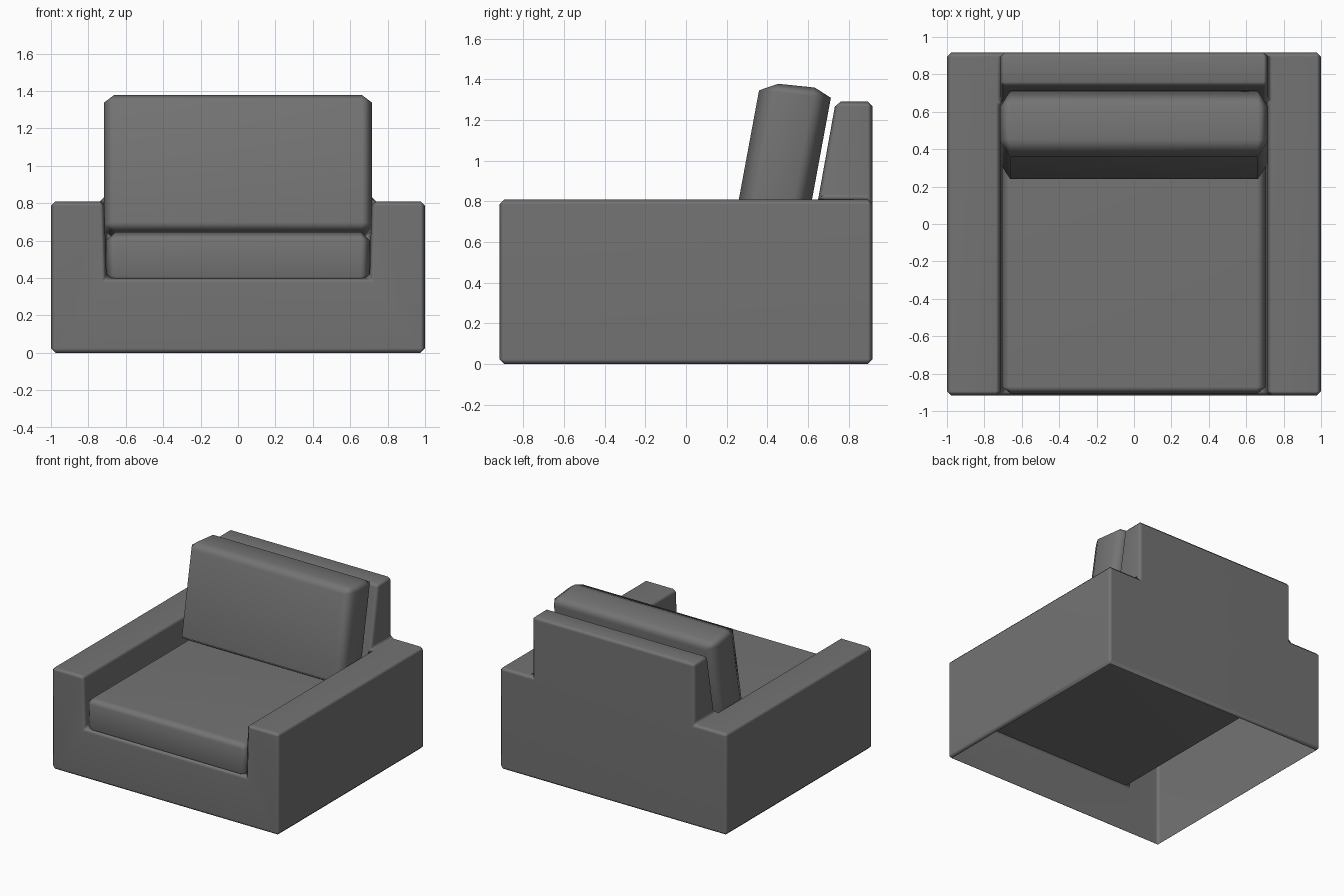
import bpy, bmesh
from math import radians
from mathutils import Matrix, Vector

if "Cube" in bpy.data.objects:
    bpy.data.objects.remove(bpy.data.objects["Cube"])

TILT = radians(10.5)

# Dark grey upholstery
fabric = bpy.data.materials.new("dark_fabric")
fabric.diffuse_color = (0.173, 0.173, 0.173, 1)
fabric.use_nodes = True
fabric.node_tree.nodes["Principled BSDF"].inputs["Base Color"].default_value = fabric.diffuse_color


def finish(bm, name):
    """Turn a bmesh into a softly shaded object."""
    bmesh.ops.recalc_face_normals(bm, faces=bm.faces[:])
    me = bpy.data.meshes.new(name)
    # open the underside of the hollow frame
    if name == "frame":
        under = [f for f in bm.faces if f.normal.z < -0.99 and f.calc_center_median().z < 0.01]
        bmesh.ops.delete(bm, geom=under, context='FACES_ONLY')
    bm.to_mesh(me)
    bm.free()
    me.materials.append(fabric)
    me.shade_smooth()
    me.set_sharp_from_angle(angle=radians(70))
    ob = bpy.data.objects.new(name, me)
    bpy.context.collection.objects.link(ob)
    mod = ob.modifiers.new("even_shading", 'WEIGHTED_NORMAL')
    mod.keep_sharp = True
    return ob


def cushion(name, lo, hi, bevel):
    """Box from lo to hi with a different chamfer width along each axis."""
    lo, hi, b = Vector(lo), Vector(hi), Vector(bevel)
    size = hi - lo
    bm = bmesh.new()
    bmesh.ops.create_cube(bm, size=1)
    bmesh.ops.scale(bm, vec=[s / w for s, w in zip(size, b)], verts=bm.verts)
    bmesh.ops.bevel(bm, geom=bm.edges[:], offset=1, segments=1,
                    affect='EDGES', profile=0.5)
    bmesh.ops.scale(bm, vec=b, verts=bm.verts)
    bmesh.ops.translate(bm, vec=(lo + hi) / 2, verts=bm.verts)
    return finish(bm, name)


# Frame: arms, front rail, seat deck and sloping back in one shell
W, D, XI, XD = 1.0, 0.918, 0.715, 0.703
ARM, DECK, TOP = 0.81, 0.40, 1.29


def slope(z):
    return 0.65 + (z - ARM) * 0.18


bm = bmesh.new()
sides = []
for s in (1, -1):
    pts = dict(
        A=(W, -D, 0), B=(W, D, 0), C=(W, D, ARM), D=(W, -D, ARM),
        E=(XI, -D, ARM), F=(XD, -D, DECK), G=(XD, slope(DECK), DECK),
        H=(XI, slope(ARM), ARM), I=(XI, D, ARM),
        J=(XI, slope(TOP), TOP), K=(XI, D, TOP))
    v = {k: bm.verts.new((s * x, y, z)) for k, (x, y, z) in pts.items()}
    sides.append(v)
    # outer side, arm top, inner arm wall, side of the back
    for loop in ("ABCD", "DCIHE", "EFGH", "HJKI"):
        bm.faces.new([v[k] for k in loop])
# front, deck, sloping back, top, rear, underside
for loop in ("ADEF", "FG", "GHJ", "JK", "KICB", "BA"):
    bm.faces.new([sides[0][k] for k in loop] + [sides[1][k] for k in reversed(loop)])
bmesh.ops.recalc_face_normals(bm, faces=bm.faces[:])
sharp = [e for e in bm.edges if e.calc_face_angle(0) > 0.1]
bmesh.ops.bevel(bm, geom=sharp, offset=0.024, segments=1, affect='EDGES', profile=0.5)
finish(bm, "frame")

# Seat cushion
cushion("seat_cushion", (-0.706, -0.91, 0.365), (0.706, 0.58, 0.645), (0.05, 0.04, 0.045))

# Back cushion, leaning against the sloping back, its top rising to the rear
back = cushion("back_cushion", (-0.717, 0.108, 0.69), (0.717, 0.462, 1.445), (0.055, 0.087, 0.042))
for v in back.data.vertices:
    if v.co.z > 1:
        v.co.z += (v.co.y - 0.285) * 0.08
back.data.transform(Matrix.Rotation(-TILT, 4, 'X'))
